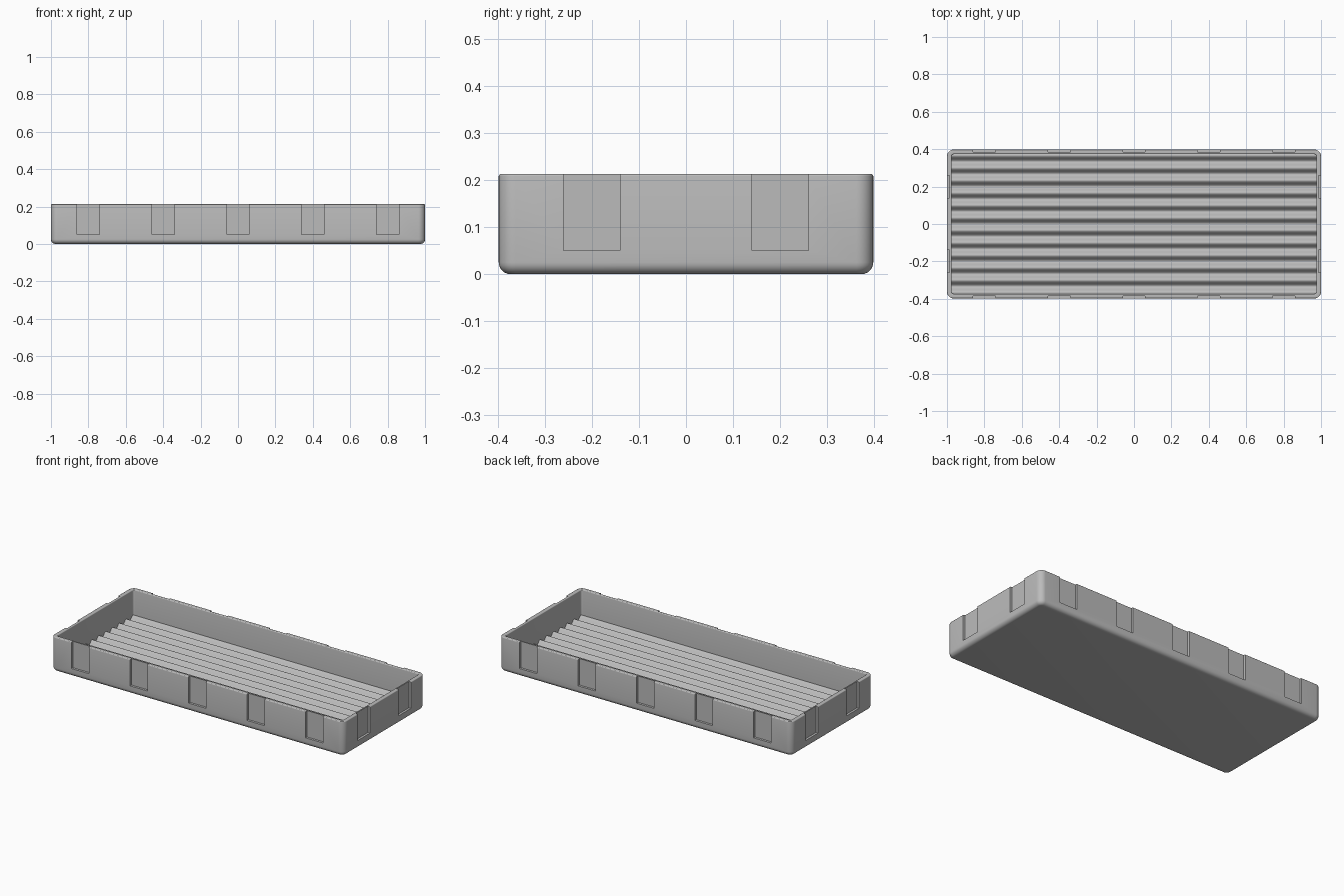
import bpy, bmesh, math

if "Cube" in bpy.data.objects:
    bpy.data.objects.remove(bpy.data.objects["Cube"])

HX, HY, H = 1.0, 0.398, 0.213      # half length, half width, height
WALL, DEPTH = 0.025, 0.014         # wall thickness, recess depth
PITCH, AMP, FLOOR = 0.0667, 0.013, 0.045

grey = bpy.data.materials.new("light_grey")
grey.use_nodes = True
colour = (0.5, 0.5, 0.5, 1)
grey.diffuse_color = colour
grey.node_tree.nodes["Principled BSDF"].inputs["Base Color"].default_value = colour


def make_object(name, bm):
    bmesh.ops.recalc_face_normals(bm, faces=bm.faces)
    mesh = bpy.data.meshes.new(name)
    bm.to_mesh(mesh)
    bm.free()
    obj = bpy.data.objects.new(name, mesh)
    bpy.context.collection.objects.link(obj)
    mesh.materials.append(grey)
    return obj


def smooth(obj, degrees):
    bpy.ops.object.select_all(action='DESELECT')
    obj.select_set(True)
    bpy.context.view_layer.objects.active = obj
    bpy.ops.object.shade_smooth_by_angle(angle=math.radians(degrees))


def ring(bm, inset, radius, z, steps=8):
    """Rounded rectangle of vertices."""
    verts = []
    for corner, (sx, sy) in enumerate(((1, 1), (-1, 1), (-1, -1), (1, -1))):
        for i in range(steps + 1):
            a = math.pi / 2 * (corner + i / steps)
            verts.append(bm.verts.new((sx * (HX - inset - radius) + radius * math.cos(a),
                                       sy * (HY - inset - radius) + radius * math.sin(a), z)))
    return verts


# Tray shell: outer wall, rounded rim and inner wall in one loft
R, B, E = 0.036, 0.025, 0.005      # corner, bottom edge and rim radii
profile = []
for i in range(7):
    a = math.pi / 2 * i / 6
    profile.append((B * (1 - math.sin(a)), B * (1 - math.cos(a))))
for i in range(5):
    a = math.pi / 2 * i / 4
    profile.append((E * (1 - math.cos(a)), H - E + E * math.sin(a)))
for i in range(5):
    a = math.pi / 2 * i / 4
    profile.append((WALL - E + E * math.sin(a), H - E + E * math.cos(a)))
profile.append((WALL, 0.02))

bm = bmesh.new()
rings = [ring(bm, inset, max(R - inset, 0.011), z) for inset, z in profile]
for low, high in zip(rings, rings[1:]):
    n = len(low)
    for i in range(n):
        j = (i + 1) % n
        bm.faces.new((low[i], low[j], high[j], high[i]))
bm.faces.new(rings[0])
bm.faces.new(rings[-1])
tray = make_object("tray_shell", bm)

# Recesses around the outside, open at the top
bm = bmesh.new()


def add_box(x, y, sx, sy):
    box = bmesh.ops.create_cube(bm, size=1)["verts"]
    bmesh.ops.scale(bm, vec=(sx, sy, 0.25), verts=box)
    bmesh.ops.translate(bm, vec=(x, y, 0.05 + 0.125), verts=box)


for side in (-1, 1):
    for i in range(-2, 3):
        add_box(i * 0.4, side * HY, 0.12, 2 * DEPTH)
    for y in (-0.2, 0.2):
        add_box(side * HX, y, 2 * DEPTH, 0.12)
cutter = make_object("recess_cutter", bm)
cut = tray.modifiers.new("recesses", 'BOOLEAN')
cut.operation = 'DIFFERENCE'
cut.solver = 'EXACT'
cut.object = cutter
bpy.ops.object.select_all(action='DESELECT')
tray.select_set(True)
bpy.context.view_layer.objects.active = tray
bpy.ops.object.modifier_apply(modifier=cut.name)
bpy.data.objects.remove(cutter)
smooth(tray, 35)

# Ridged floor: waves running along the length
bm = bmesh.new()
half_x, half_y = HX - WALL + 0.002, HY - WALL + 0.002
count = 180
rows = []
for i in range(count + 1):
    y = -half_y + 2 * half_y * i / count
    z = FLOOR - AMP * math.cos(2 * math.pi * y / PITCH)
    rows.append([bm.verts.new((x, y, z)) for x in (-half_x, half_x)])
for a, b in zip(rows, rows[1:]):
    bm.faces.new((a[0], a[1], b[1], b[0]))
floor = make_object("ridged_floor", bm)
for poly in floor.data.polygons:
    if poly.normal.z < 0:
        poly.flip()
smooth(floor, 40)
